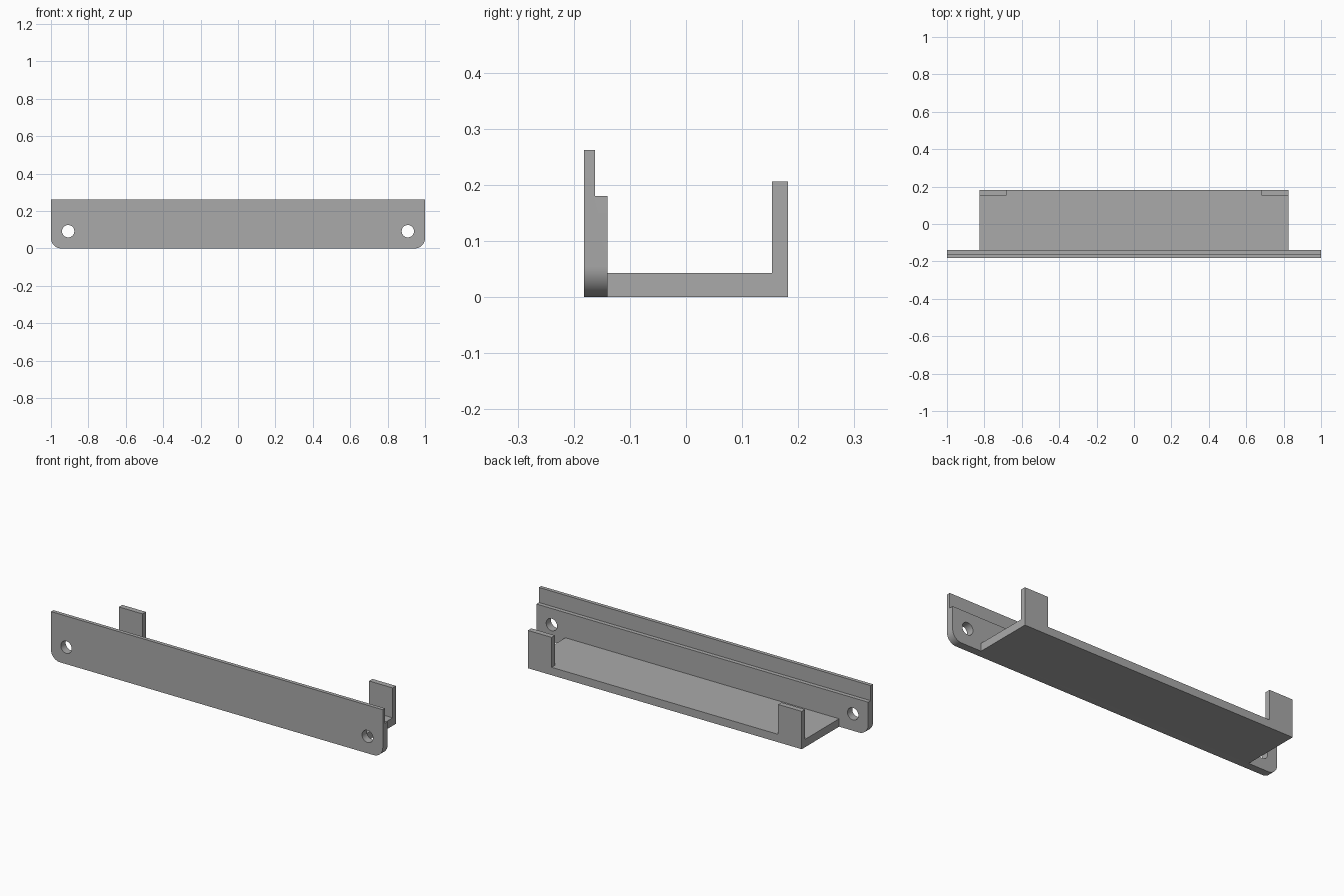
import bpy, bmesh
from math import sin, cos, pi
from mathutils import Vector

if "Cube" in bpy.data.objects:
    bpy.data.objects.remove(bpy.data.objects["Cube"], do_unlink=True)

grey = bpy.data.materials.new("plain grey")
grey.use_nodes = True
GREY = (0.4, 0.4, 0.4, 1)
grey.diffuse_color = GREY
grey.node_tree.nodes["Principled BSDF"].inputs["Base Color"].default_value = GREY

HALF, TRAY = 1.0, 0.825             # half widths of plate and tray
FRONT, STEP, INNER, BACK = -0.182, -0.162, -0.14, 0.182


def prism(name, points, direction):
    """Extrude a closed outline of 3D points along a direction."""
    bm = bmesh.new()
    face = bm.faces.new([bm.verts.new(p) for p in points])
    out = bmesh.ops.extrude_face_region(bm, geom=[face])
    moved = [v for v in out["geom"] if isinstance(v, bmesh.types.BMVert)]
    bmesh.ops.translate(bm, verts=moved, vec=Vector(direction))
    bmesh.ops.recalc_face_normals(bm, faces=bm.faces)
    mesh = bpy.data.meshes.new(name)
    bm.to_mesh(mesh)
    bm.free()
    mesh.materials.append(grey)
    obj = bpy.data.objects.new(name, mesh)
    bpy.context.collection.objects.link(obj)
    return obj


def side_profile(name, half, outline):
    """Extrude a (y, z) outline across the width."""
    return prism(name, [(-half, y, z) for y, z in outline], (2 * half, 0, 0))


def arc(x, z, r, start, end, steps, y):
    angles = [start + (end - start) * i / steps for i in range(steps + 1)]
    return [(x + r * cos(a), y, z + r * sin(a)) for a in angles]


def combine(target, other, operation):
    """Apply a boolean and discard the second solid."""
    mod = target.modifiers.new(operation.lower(), 'BOOLEAN')
    mod.operation, mod.solver, mod.object = operation, 'EXACT', other
    bpy.context.view_layer.objects.active = target
    bpy.ops.object.modifier_apply(modifier=mod.name)
    bpy.data.objects.remove(other, do_unlink=True)


# Front plate with rounded lower corners
TOP, R = 0.262, 0.055
outline = [(HALF, FRONT, TOP), (-HALF, FRONT, TOP)]
outline += arc(-HALF + R, R, R, pi, 1.5 * pi, 12, FRONT)
outline += arc(HALF - R, R, R, 1.5 * pi, 2 * pi, 12, FRONT)
bracket = prism("mounting_bracket", outline, (0, INNER - FRONT, 0))

# Stepped lip along the back of the plate's top edge
combine(bracket, side_profile("lip_cutter", 1.1, [
    (STEP, 0.18), (0, 0.18), (0, 0.3), (STEP, 0.3)]), 'DIFFERENCE')

# Screw holes
for side in (-1, 1):
    hole = arc(side * 0.908, 0.092, 0.033, 0, 2 * pi, 32, -0.3)[:-1]
    combine(bracket, prism("hole_cutter", hole, (0, 0.3, 0)), 'DIFFERENCE')

# Tray with a rear wall, opened in the middle to leave two corner posts
FLOOR, WALL, POST = 0.043, 0.153, 0.206
tray = side_profile("tray", TRAY, [
    (INNER, 0), (BACK, 0), (BACK, POST), (WALL, POST), (WALL, FLOOR), (INNER, FLOOR)])
combine(tray, side_profile("gap_cutter", 0.683, [
    (0.1, FLOOR), (0.3, FLOOR), (0.3, 0.3), (0.1, 0.3)]), 'DIFFERENCE')
combine(bracket, tray, 'UNION')

# Smooth the rounded corners and holes only
bpy.ops.object.select_all(action='DESELECT')
bracket.select_set(True)
bpy.context.view_layer.objects.active = bracket
bpy.ops.object.shade_smooth_by_angle(angle=pi / 6)
